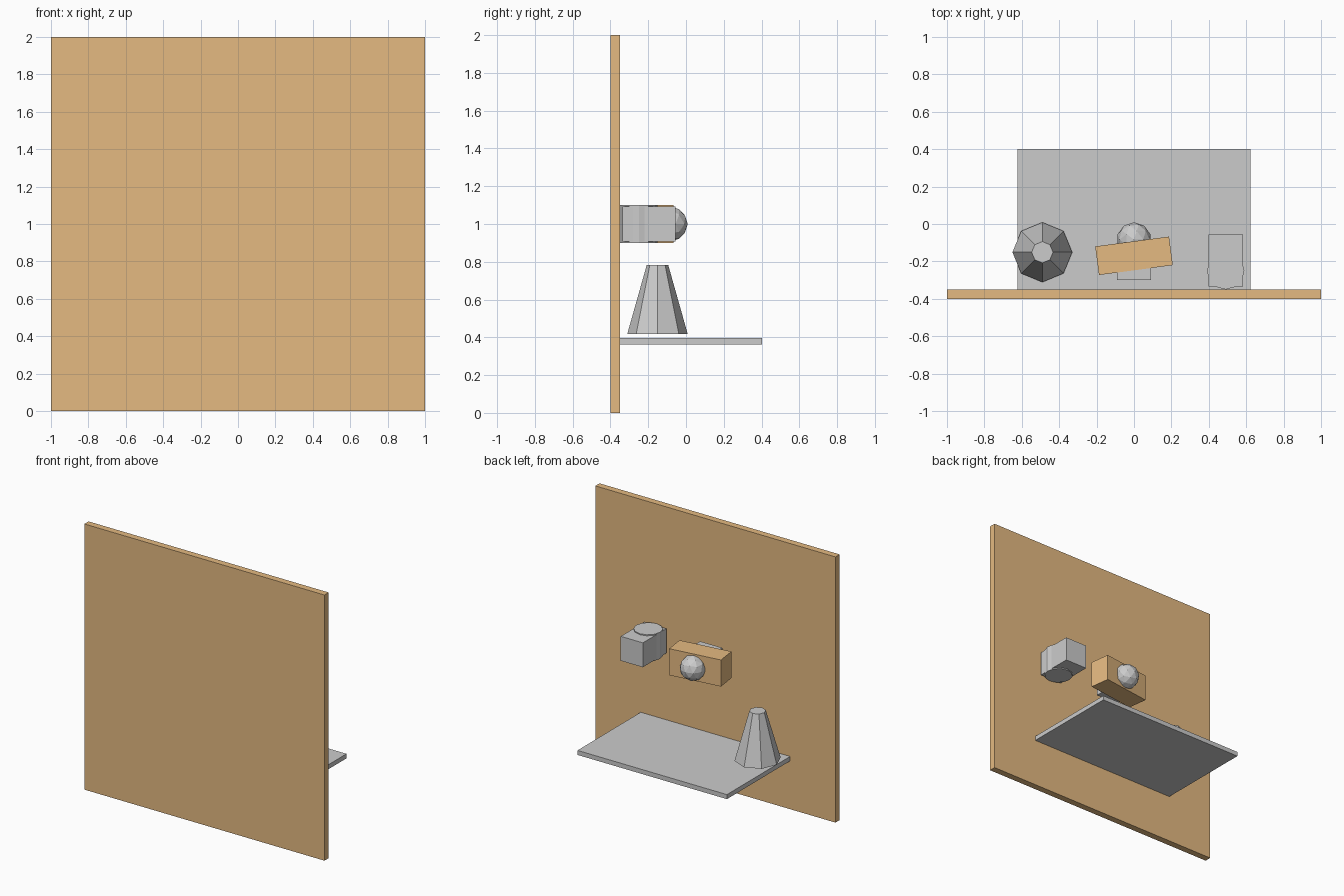
import bpy, math

if "Cube" in bpy.data.objects:
    bpy.data.objects.remove(bpy.data.objects["Cube"])

wood = bpy.data.materials.new("tan_wood")
wood.diffuse_color = (0.78, 0.49, 0.22, 1)
wood.use_nodes = True
wood.node_tree.nodes["Principled BSDF"].inputs["Base Color"].default_value = wood.diffuse_color


def finish(name, mat=None):
    ob = bpy.context.object
    ob.name = name
    if mat:
        ob.data.materials.append(mat)
    return ob


def box(name, x, y, z, mat=None, turn=0):
    """Box from (min, max) pairs, turned about its own vertical axis."""
    mid = [(a + b) / 2 for a, b in (x, y, z)]
    bpy.ops.mesh.primitive_cube_add(size=1, location=mid)
    ob = finish(name, mat)
    ob.scale = [b - a for a, b in (x, y, z)]
    ob.rotation_euler.z = math.radians(turn)
    return ob


# Upright panel and shelf behind it
box("panel", (-1, 1), (-0.40, -0.35), (0, 2), wood)
box("shelf", (-0.622, 0.622), (-0.35, 0.402), (0.363, 0.397))

# Tapered eight-sided lamp shade over the shelf
bpy.ops.mesh.primitive_cone_add(vertices=8, radius1=0.16, radius2=0.057, depth=0.365,
                                location=(-0.49, -0.151, 0.6))
finish("tapered_shade")

# Centre unit: grey core, slanted tan block, faceted ball
box("core_block", (-0.092, 0.092), (-0.30, -0.115), (0.908, 1.092))
box("slanted_block", (-0.199, 0.199), (-0.247, -0.093), (0.9, 1.1), wood, 7.6)
bpy.ops.mesh.primitive_ico_sphere_add(subdivisions=2, radius=0.092,
                                      location=(0, -0.083, 1))
finish("ball")

# Side unit: box with an upright drum through its end
box("side_box", (0.398, 0.582), (-0.335, -0.055), (0.908, 1.092))
bpy.ops.mesh.primitive_cylinder_add(vertices=12, radius=0.1, depth=0.2,
                                    location=(0.49, -0.25, 1))
finish("drum")
